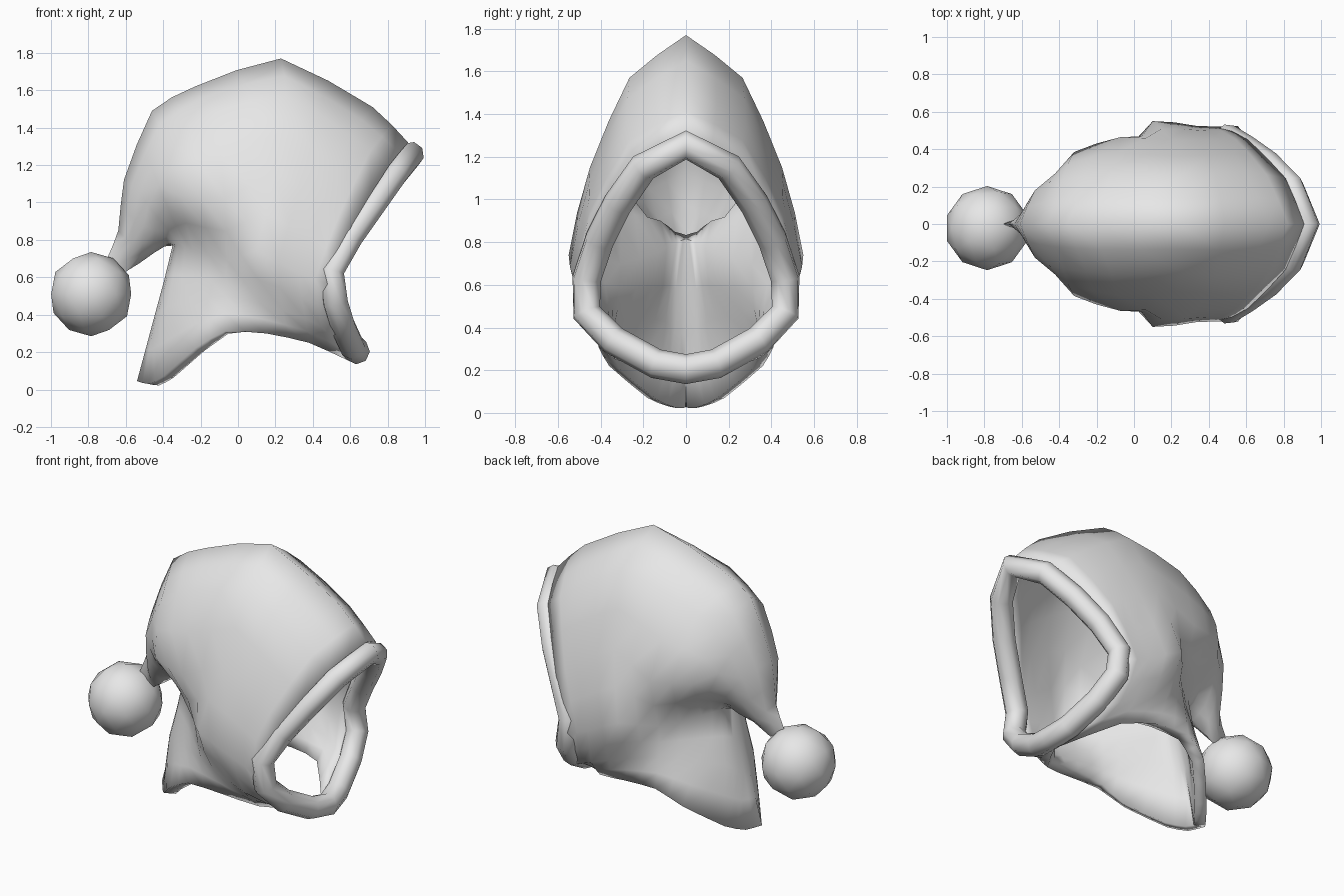
import bpy, bmesh
from mathutils import Vector

if "Cube" in bpy.data.objects:
    bpy.data.objects.remove(bpy.data.objects["Cube"])

grey = bpy.data.materials.new("light_grey")
grey.diffuse_color = (0.8, 0.8, 0.8, 1)
grey.use_nodes = True
grey.node_tree.nodes["Principled BSDF"].inputs["Base Color"].default_value = grey.diffuse_color


def finish(ob, name, angle=3.1):
    ob.name = name
    ob.data.materials.clear()
    ob.data.materials.append(grey)
    bpy.ops.object.select_all(action='DESELECT')
    ob.select_set(True)
    bpy.context.view_layer.objects.active = ob
    bpy.ops.object.shade_smooth_by_angle(angle=angle)


def refine(pts, n, round_=0.5):
    """Curve through pts with n steps per span, between straight (0) and smooth (1)."""
    p = [Vector(q) for q in pts]
    p = [2 * p[0] - p[1]] + p + [2 * p[-1] - p[-2]]
    out = []
    for i in range(1, len(p) - 2):
        a, b, c, d = p[i - 1:i + 3]
        for k in range(n):
            t = k / n
            s = 0.5 * (2 * b + (c - a) * t + (2 * a - 5 * b + 4 * c - d) * t * t
                       + (3 * b - a - 3 * c + d) * t ** 3)
            out.append(b.lerp(c, t).lerp(s, round_))
    return out + [p[-2]]


# Hood: half sections from neck edge to crown, running from the face to the back seam
face = [(.60, 0, .15), (.53, .36, .29), (.49, .52, .56), (.61, .45, .88), (.81, .245, 1.2), (.91, 0, 1.32)]
cheek = [(.38, .33, .25), (.36, .45, .38), (.33, .525, .62), (.47, .455, 1.0), (.6, .28, 1.36), (.72, 0, 1.51)]
ear = [(.15, .40, .30), (.12, .43, .46), (.10, .55, .74), (.2, .45, 1.15), (.26, .265, 1.57), (.23, 0, 1.77)]
nape = [(-.07, .41, .31), (-.07, .38, .50), (-.06, .36, .69), (-.07, .465, 1.02), (-.12, .27, 1.49), (-.23, 0, 1.62)]
rear = [(-.23, .36, .22), (-.25, .25, .47), (-.24, .18, .74), (-.32, .385, 1.04), (-.38, .24, 1.33), (-.46, 0, 1.49)]
tail_root = [(-.40, .18, .07), (-.38, .14, .44), (-.32, .11, .77), (-.43, .22, .92), (-.53, .18, 1.05), (-.61, 0, 1.12)]
tail = [(-.48, .08, .03), (-.43, .08, .40), (-.34, .06, .77), (-.45, .11, .78), (-.57, .10, .78), (-.64, 0, .85)]
seam = [(-.54, 0, .045), (-.45, 0, .38), (-.35, 0, .77), (-.45, 0, .73), (-.6, 0, .63), (-.70, 0, .70)]

STEP = 2
sections = [refine(s, STEP) for s in (face, cheek, ear, nape, rear, tail_root, tail, seam)]
columns = [refine(c, STEP) for c in zip(*sections)]

bm = bmesh.new()
for side in (1, -1):
    grid = [[bm.verts.new((p.x, side * max(p.y, 0), p.z)) for p in col] for col in columns]
    for a, b in zip(grid, grid[1:]):
        for i in range(len(a) - 1):
            bm.faces.new((a[i], a[i + 1], b[i + 1], b[i]))
bmesh.ops.remove_doubles(bm, verts=bm.verts, dist=0.002)
bmesh.ops.recalc_face_normals(bm, faces=bm.faces)
# the crown faces upward so thickness grows inward
top = max(bm.faces, key=lambda f: f.calc_center_median().z)
if top.normal.z < 0:
    bmesh.ops.reverse_faces(bm, faces=bm.faces)
me = bpy.data.meshes.new("hood")
bm.to_mesh(me)
bm.free()
hood = bpy.data.objects.new("hood", me)
bpy.context.collection.objects.link(hood)
finish(hood, "hood", 1.4)
# thick lining, thin inside the narrow tail
group = hood.vertex_groups.new(name="lining")
for v in me.vertices:
    in_tail = v.co.x < -.42 and v.co.z > .55
    group.add([v.index], .2 if in_tail else 1, 'REPLACE')
solid = hood.modifiers.new("thickness", 'SOLIDIFY')
solid.thickness = 0.07
solid.offset = -1
solid.vertex_group = "lining"

# Rolled rim around the face opening, flush with the hood's front edge
half = [(.635, 0, .205), (.61, .14, .23), (.56, .34, .34), (.52, .465, .47), (.50, .465, .63),
        (.60, .405, .81), (.72, .32, .98), (.84, .2, 1.15), (.925, 0, 1.255)]
loop = half + [(x, -y, z) for x, y, z in half[-2:0:-1]]
cu = bpy.data.curves.new("face_rim", 'CURVE')
cu.dimensions = '3D'
cu.bevel_depth = 0.07
cu.bevel_resolution = 2
sp = cu.splines.new('POLY')
sp.points.add(len(loop) - 1)
for pt, co in zip(sp.points, loop):
    pt.co = (*co, 1)
sp.use_cyclic_u = True
rim = bpy.data.objects.new("face_rim", cu)
bpy.context.collection.objects.link(rim)
bpy.ops.object.select_all(action='DESELECT')
bpy.context.view_layer.objects.active = rim
rim.select_set(True)
bpy.ops.object.convert(target='MESH')
finish(bpy.context.view_layer.objects.active, "face_rim")

# Pompom on the tail tip
bpy.ops.mesh.primitive_ico_sphere_add(subdivisions=2, radius=0.225, location=(-.785, -.022, .51))
finish(bpy.context.object, "pompom")
